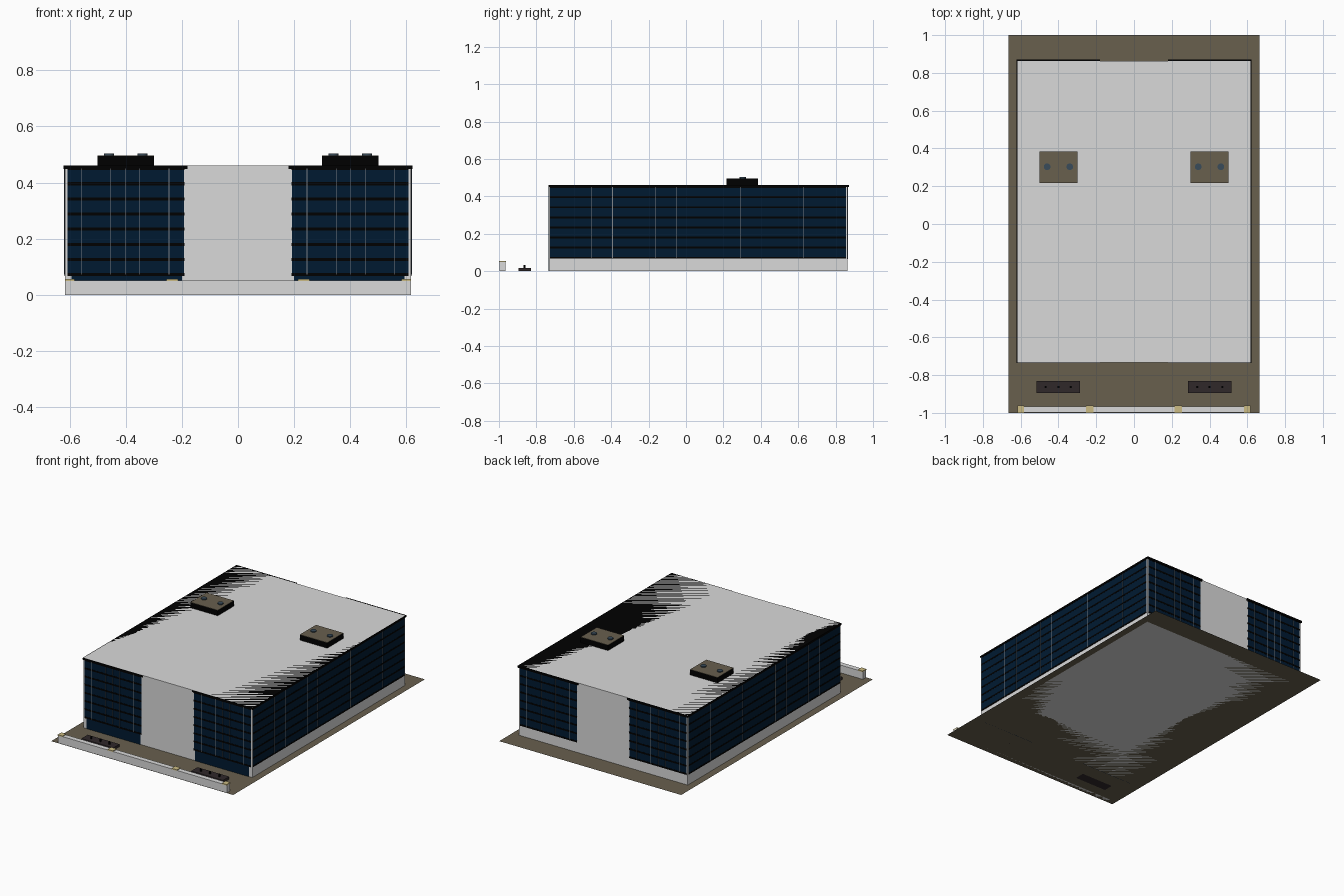
import bpy

cube = bpy.data.objects.get("Cube")
if cube:
    bpy.data.objects.remove(cube, do_unlink=True)


def material(name, color):
    m = bpy.data.materials.new(name)
    m.use_nodes = True
    m.diffuse_color = (*color, 1)
    m.node_tree.nodes["Principled BSDF"].inputs["Base Color"].default_value = (*color, 1)
    return m


CONCRETE = material("pale_concrete", (0.7, 0.7, 0.7))
EARTH = material("brown_paving", (0.138, 0.116, 0.076))
GLASS = material("navy_glass", (0.0, 0.01, 0.031))
BLACK = material("black_trim", (0.0, 0.0, 0.0))
TAN = material("tan_stone", (0.6, 0.5, 0.23))
PLANTER = material("dark_planter", (0.029, 0.021, 0.023))
FAN = material("slate_fan", (0.04, 0.07, 0.1))
MULLION = material("grey_mullion", (0.22, 0.24, 0.26))


def finish(name, mat):
    o = bpy.context.object
    o.name = name
    o.data.materials.append(mat)
    return o


def box(name, x, y, z, mat):
    """Box from pairs of limits on each axis."""
    bpy.ops.mesh.primitive_cube_add(size=2, location=(0, 0, 0))
    o = finish(name, mat)
    for v in o.data.vertices:
        v.co = [(max(s) if c > 0 else min(s)) for c, s in zip(v.co, (x, y, z))]


def disc(name, x, y, z, radius, mat):
    bpy.ops.mesh.primitive_cylinder_add(vertices=16, radius=radius, depth=z[1] - z[0],
                                        location=(x, y, sum(z) / 2))
    finish(name, mat)
    bpy.ops.object.shade_smooth_by_angle()


def around(center, half):
    return (center - half, center + half)


FRONT, BACK, SIDE = -0.732, 0.863, 0.617
BASE, TOP = 0.072, 0.4605
FLOORS = 7
floor_height = (0.45 - BASE) / FLOORS

# Main body and flat site
box("main_body", (-SIDE, SIDE), (FRONT, BACK), (0, TOP), CONCRETE)
bpy.ops.mesh.primitive_plane_add(size=2)
ground = finish("ground", EARTH)
for v in ground.data.vertices:
    v.co.x *= 0.665

for s, side in ((1, "left"), (-1, "right")):
    def mx(a, b):
        return (s * a, s * b)

    # Black roof panel, flush with the body
    box(f"{side}_roof", mx(0.18, 0.621), (FRONT - 0.003, BACK + 0.009), (0.449, TOP), BLACK)

    # Front and back curtain walls
    for end, y, d in (("front", FRONT, -1), ("back", BACK, 1)):
        box(f"{side}_{end}_glass", mx(0.192, 0.608), (y, y + d * 0.002), (BASE, 0.45), GLASS)
        for i in range(FLOORS + 1):
            box(f"{side}_{end}_band", mx(0.191, 0.608), (y, y + d * 0.003),
                around(BASE + i * floor_height, 0.0055), BLACK)
        for x in (0.246, 0.35, 0.402, 0.453, 0.557):
            box(f"{side}_{end}_mullion", around(s * x, 0.0011), (y, y + d * 0.004),
                (BASE, 0.45), MULLION)
    box(f"{side}_ground_floor_glass", mx(0.2, 0.594), (FRONT, FRONT - 0.002), (0, BASE), GLASS)

    # Long side curtain wall
    box(f"{side}_side_glass", mx(SIDE, SIDE + 0.001), (FRONT + 0.006, BACK - 0.007), (BASE, 0.455), GLASS)
    for i in range(FLOORS + 1):
        box(f"{side}_side_band", mx(SIDE, SIDE + 0.002), (FRONT + 0.006, BACK - 0.007),
            around(BASE + i * floor_height, 0.005), BLACK)
    for y in (-0.505, -0.393, -0.163, -0.05, 0.29, 0.628):
        box(f"{side}_side_mullion", mx(SIDE, SIDE + 0.003), around(y, 0.0014), (BASE, 0.45), MULLION)

    # Rooftop plant room with fans
    box(f"{side}_plant_room", mx(0.3, 0.5), (0.217, 0.385), (TOP, 0.4955), BLACK)
    box(f"{side}_plant_room_top", mx(0.3, 0.5), (0.217, 0.385), (0.4955, 0.497), EARTH)
    for x in (0.34, 0.46):
        disc(f"{side}_fan", s * x, 0.303, (0.497, 0.5035), 0.0178, FAN)

    # Planter with short posts
    box(f"{side}_planter", mx(0.285, 0.517), (-0.895, -0.83), (0, 0.017), PLANTER)
    for x in (0.335, 0.4, 0.468):
        disc(f"{side}_planter_post", s * x, -0.863, (0.017, 0.033), 0.006, BLACK)

    # Stone caps on the boundary wall
    for a, b in ((0.214, 0.254), (0.582, 0.617)):
        box(f"{side}_wall_cap", mx(a, b), (-1, -0.962), (0.049, 0.056), TAN)

# Boundary wall
box("boundary_wall", (-SIDE, SIDE), (-0.998, -0.965), (0, 0.051), CONCRETE)
